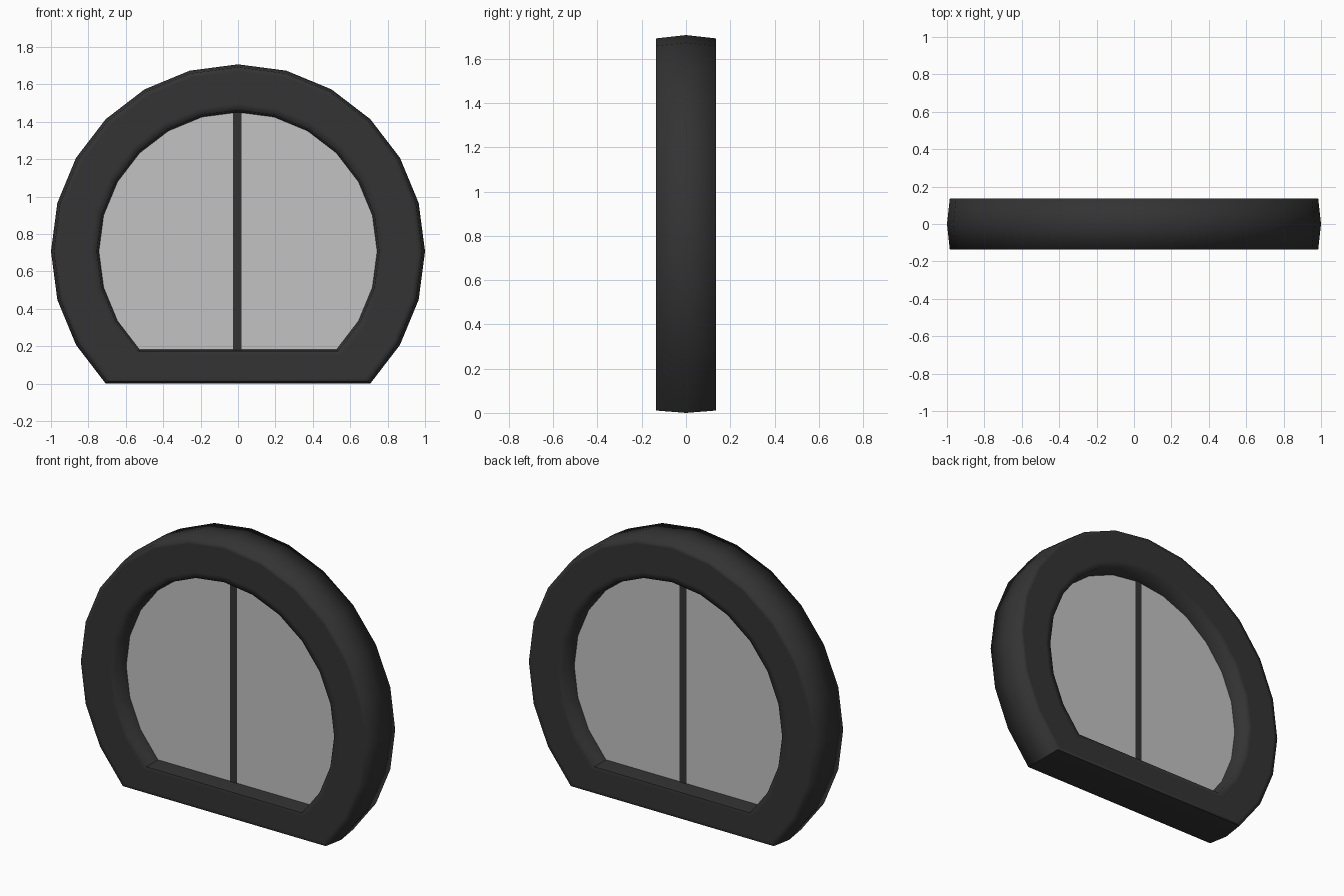
import bpy, bmesh, math

if "Cube" in bpy.data.objects:
    bpy.data.objects.remove(bpy.data.objects["Cube"])

CZ = math.sqrt(0.5)          # height of the arch centre
ANGLES = [math.radians(-45 + 15 * i) for i in range(19)]
GLASS_Y = 0.034              # half thickness of the glass


def material(name, rgba):
    m = bpy.data.materials.new(name)
    m.diffuse_color = rgba
    m.use_nodes = True
    m.node_tree.nodes["Principled BSDF"].inputs["Base Color"].default_value = m.diffuse_color
    return m


def make_object(name, bm, mat):
    bmesh.ops.recalc_face_normals(bm, faces=bm.faces)
    me = bpy.data.meshes.new(name)
    bm.to_mesh(me)
    bm.free()
    me.materials.append(mat)
    ob = bpy.data.objects.new(name, me)
    bpy.context.collection.objects.link(ob)
    return ob


def arch_point(bm, r, y, a):
    return bm.verts.new((r * math.cos(a), y, CZ + r * math.sin(a)))


dark = material("dark frame", (0.033, 0.033, 0.033, 1))
glass = material("grey glass", (0.54, 0.54, 0.54, 0.7))

# Frame: section swept round the arch and closed along the sill,
# with support loops that keep the front and back faces flat
section = [(1.0, 0), (0.985, -0.135), (0.96, -0.135), (0.79, -0.135),
           (0.755, -0.135), (0.74, 0), (0.755, 0.135), (0.79, 0.135),
           (0.96, 0.135), (0.985, 0.135)]
corners = (1, 4, 6, 9)
bm = bmesh.new()
rings = [[arch_point(bm, r, y, a) for r, y in section] for a in ANGLES]
n = len(section)
for i, ring in enumerate(rings):
    nxt = rings[(i + 1) % len(rings)]
    for k in range(n):
        f = bm.faces.new((ring[k], ring[(k + 1) % n], nxt[(k + 1) % n], nxt[k]))
        f.smooth = True
# Crisp edges along the flat sill and where it meets the arch
for k in corners:
    bm.edges.get((rings[0][k], rings[-1][k])).smooth = False
for ring in (rings[0], rings[-1]):
    for k in (0, 4, 5, 9):
        bm.edges.get((ring[k], ring[(k + 1) % n])).smooth = False
make_object("window_frame", bm, dark)

# Glass slab filling the opening
bm = bmesh.new()
front, back = [[arch_point(bm, 0.745, y, a) for a in ANGLES]
               for y in (-GLASS_Y, GLASS_Y)]
bm.faces.new(front)
bm.faces.new(back[::-1])
for i in range(len(ANGLES)):
    j = (i + 1) % len(ANGLES)
    bm.faces.new((front[i], back[i], back[j], front[j]))
make_object("glass_pane", bm, glass)

# Centre bar, standing just proud of the glass on both sides
bm = bmesh.new()
bmesh.ops.create_cube(bm, size=1)
for v in bm.verts:
    v.co.x = v.co.x * 0.046 - 0.005
    v.co.y *= 2 * (GLASS_Y + 0.003)
    v.co.z = 0.815 + v.co.z * 1.27
make_object("centre_bar", bm, dark)
